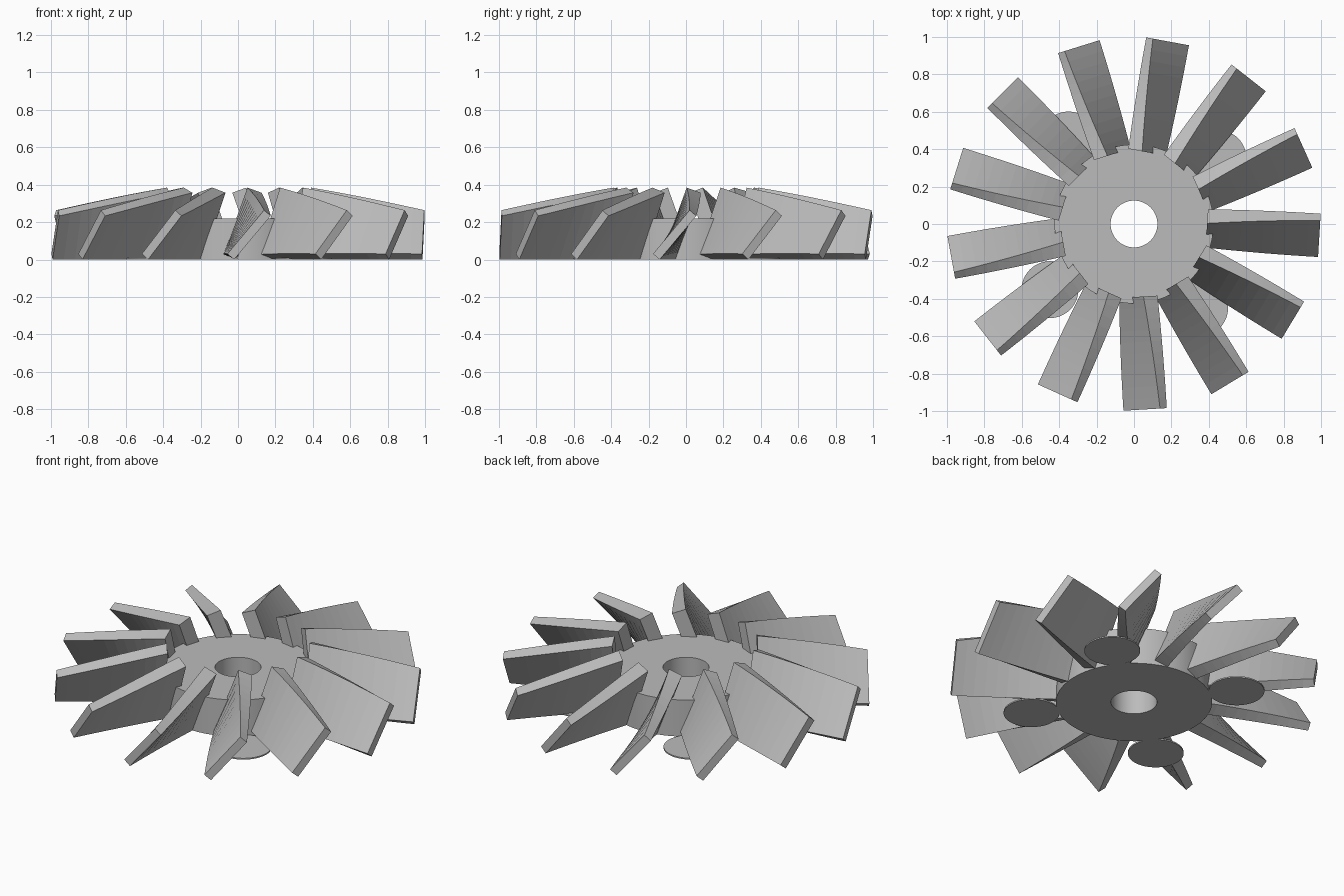
import bpy, bmesh
from math import sin, cos, radians, pi

cube = bpy.data.objects.get("Cube")
if cube:
    bpy.data.objects.remove(cube, do_unlink=True)

grey = bpy.data.materials.new("plain_grey")
grey.use_nodes = True
colour = (0.5, 0.5, 0.5, 1)
grey.diffuse_color = colour
grey.node_tree.nodes["Principled BSDF"].inputs["Base Color"].default_value = colour


def make_object(name, bm, smooth=False):
    bmesh.ops.recalc_face_normals(bm, faces=bm.faces)
    mesh = bpy.data.meshes.new(name)
    bm.to_mesh(mesh)
    bm.free()
    mesh.materials.append(grey)
    obj = bpy.data.objects.new(name, mesh)
    bpy.context.collection.objects.link(obj)
    if smooth:
        bpy.ops.object.select_all(action="DESELECT")
        obj.select_set(True)
        bpy.context.view_layer.objects.active = obj
        bpy.ops.object.shade_smooth_by_angle(angle=radians(30))
    return obj


def loft(bm, rings, closed):
    """Skin a list of point rings, joining last to first or capping the ends."""
    rows = [[bm.verts.new(p) for p in ring] for ring in rings]
    pairs = list(zip(rows, rows[1:]))
    if closed:
        pairs.append((rows[-1], rows[0]))
    else:
        bm.faces.new(rows[0])
        bm.faces.new(rows[-1])
    for a, b in pairs:
        for i in range(len(a)):
            j = (i + 1) % len(a)
            bm.faces.new((a[i], a[j], b[j], b[i]))


# Hub: a cylinder with a through bore
HUB_R, BORE_R, HUB_H = 0.425, 0.125, 0.22
bm = bmesh.new()
section = [(BORE_R, 0), (HUB_R, 0), (HUB_R, HUB_H), (BORE_R, HUB_H)]
turns = [2 * pi * k / 96 for k in range(96)]
loft(bm, [[(r * cos(a), r * sin(a), z) for r, z in section] for a in turns], True)
make_object("hub", bm, smooth=True)

# Blades: twisted rectangular sections, steeper and thicker at the root
BLADES, STEPS = 13, 10
ROOT_R, TIP_R = 0.39, 0.993


def mix(a, b, f):
    return a + (b - a) * f


def blade_section(f, heading):
    pitch = radians(mix(70, 50, f))
    half_w = mix(0.38, 0.305, f) / 2
    half_t = mix(0.08, 0.047, f) / 2
    r = mix(ROOT_R, TIP_R, f)
    lift = half_w * sin(pitch) + half_t * cos(pitch)
    ring = []
    for u, v in ((-1, -1), (1, -1), (1, 1), (-1, 1)):
        t = u * half_w * cos(pitch) + v * half_t * sin(pitch)
        z = u * half_w * sin(pitch) - v * half_t * cos(pitch) + lift
        ring.append((r * cos(heading) - t * sin(heading),
                     r * sin(heading) + t * cos(heading), z))
    return ring


for k in range(BLADES):
    heading = radians(-3.5) + 2 * pi * k / BLADES
    bm = bmesh.new()
    loft(bm, [blade_section(s / STEPS, heading) for s in range(STEPS + 1)], False)
    make_object(f"blade_{k + 1}", bm)

# Thin round pads on the base, between the blades
PAD_R, PAD_DIST, PAD_H = 0.152, 0.57, 0.008
for k in range(4):
    a = radians(38 + 90 * k)
    cx, cy = PAD_DIST * cos(a), PAD_DIST * sin(a)
    bm = bmesh.new()
    circle = [2 * pi * i / 48 for i in range(48)]
    loft(bm, [[(cx + PAD_R * cos(b), cy + PAD_R * sin(b), z) for b in circle]
              for z in (0, PAD_H)], False)
    make_object(f"base_pad_{k + 1}", bm, smooth=True)
